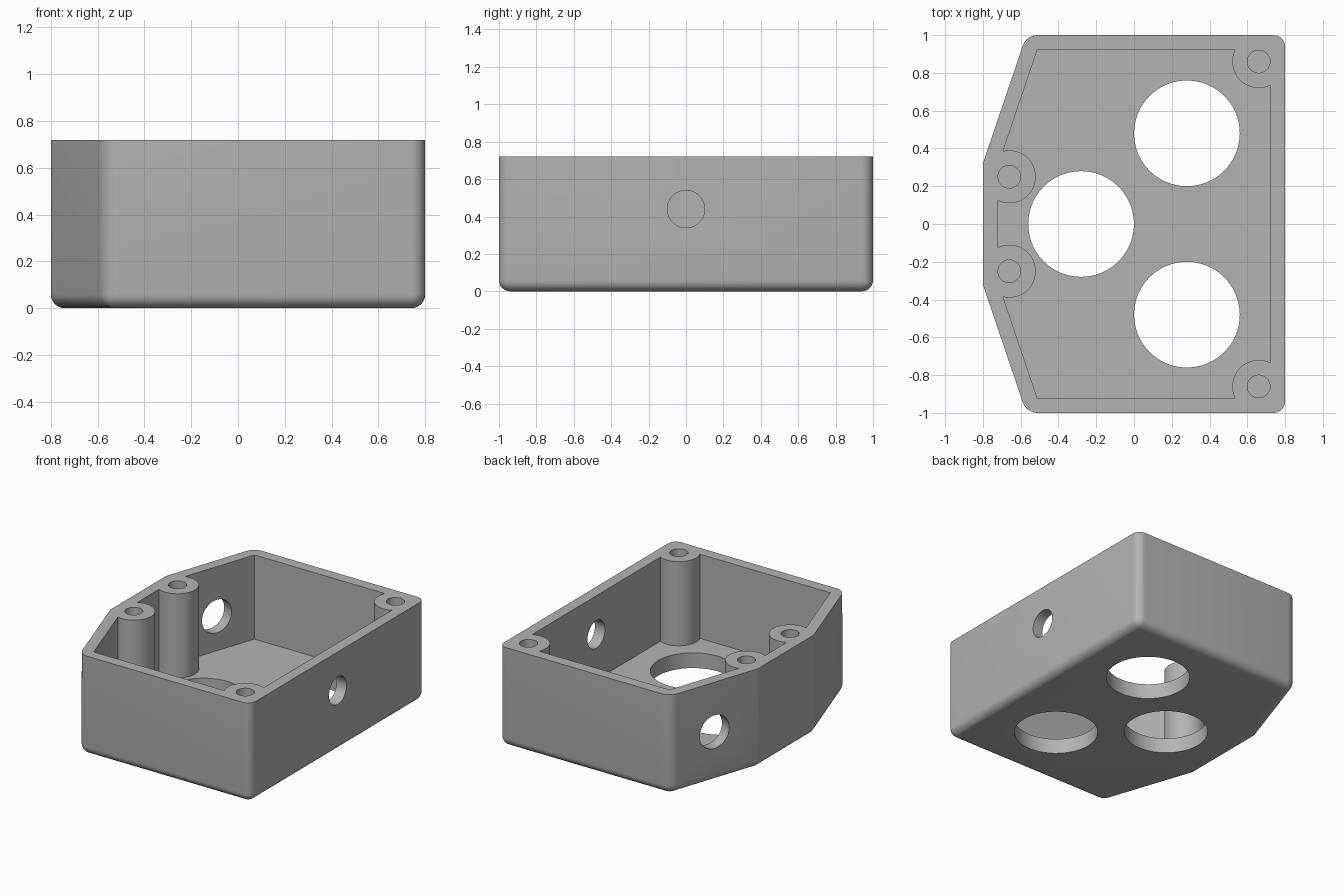
import bpy, bmesh, math
from mathutils import Matrix, Vector

if "Cube" in bpy.data.objects:
    bpy.data.objects.remove(bpy.data.objects["Cube"], do_unlink=True)

HEIGHT, FLOOR, WALL = 0.72, 0.11, 0.08
FILLET = 0.06

grey = bpy.data.materials.new("matte grey")
grey.use_nodes = True
colour = (0.45, 0.45, 0.45, 1)
grey.diffuse_color = colour
grey.node_tree.nodes["Principled BSDF"].inputs["Base Color"].default_value = colour


def add_object(name, bm):
    bmesh.ops.recalc_face_normals(bm, faces=bm.faces)
    mesh = bpy.data.meshes.new(name)
    bm.to_mesh(mesh)
    bm.free()
    mesh.materials.append(grey)
    obj = bpy.data.objects.new(name, mesh)
    bpy.context.collection.objects.link(obj)
    return obj


def outline(inset):
    """Half of the tapered outline, mirrored front to back."""
    run, rise = 0.23, 0.68
    shift = inset * math.hypot(run, rise) / rise
    x0, x1, y1 = -0.8 + inset, 0.8 - inset, 1 - inset

    def slant_x(y):
        return -0.8 + (y - 0.32) * run / rise + shift
    knee = 0.32 + (x0 + 0.8 - shift) * rise / run
    half = [(x1, y1), (slant_x(y1), y1), (x0, knee)]
    return half + [(x, -y) for x, y in reversed(half)]


def prism(inset, z0, z1):
    bm = bmesh.new()
    face = bm.faces.new([bm.verts.new((x, y, z0)) for x, y in outline(inset)])
    top = bmesh.ops.extrude_face_region(bm, geom=[face])["geom"]
    bmesh.ops.translate(bm, vec=(0, 0, z1 - z0),
                        verts=[v for v in top if isinstance(v, bmesh.types.BMVert)])
    return bm


def cylinder(name, centre, radius, depth, axis=(0, 0, 1), sides=48):
    bm = bmesh.new()
    turn = Vector((0, 0, 1)).rotation_difference(Vector(axis)).to_matrix().to_4x4()
    bmesh.ops.create_cone(bm, cap_ends=True, segments=sides, radius1=radius, radius2=radius,
                          depth=depth, matrix=Matrix.Translation(centre) @ turn)
    return add_object(name, bm)


def cut(target, tools):
    """Subtract every tool, bake the result and delete the tools."""
    for tool in tools:
        mod = target.modifiers.new("cut", 'BOOLEAN')
        mod.operation, mod.solver, mod.object = 'DIFFERENCE', 'EXACT', tool
    bpy.context.view_layer.update()
    baked = bpy.data.meshes.new_from_object(
        target.evaluated_get(bpy.context.evaluated_depsgraph_get()))
    target.modifiers.clear()
    target.data = baked
    for tool in tools:
        bpy.data.objects.remove(tool, do_unlink=True)


# Outer block with rounded bottom rim and rounded end corners
bm = prism(0, 0, HEIGHT)
rounded = []
for e in bm.edges:
    a, b = e.verts
    upright = abs(a.co.z - b.co.z) > 0.1
    if (upright and abs(a.co.y) > 0.9) or (a.co.z < 0.01 and b.co.z < 0.01):
        rounded.append(e)
bmesh.ops.bevel(bm, geom=rounded, offset=FILLET, segments=7, profile=0.5, affect='EDGES')
enclosure = add_object("enclosure", bm)

# Cavity, leaving four screw posts standing
post_spots = [(x, s * y) for x, y in ((0.66, 0.86), (-0.66, 0.25)) for s in (1, -1)]
cavity = add_object("cavity", prism(WALL, FLOOR, HEIGHT + 0.2))
cut(cavity, [cylinder("post", (x, y, 0.5), 0.14, 2) for x, y in post_spots])

# Screw holes, floor openings, side cable hole, slanted wall socket hole
tools = [cavity]
tools += [cylinder("screw_hole", (x, y, HEIGHT), 0.06, 0.8, sides=32) for x, y in post_spots]
tools += [cylinder("floor_opening", (x, y, 0), 0.28, 0.5)
          for x, y in ((0.28, 0.48), (0.28, -0.48), (-0.28, 0))]
tools.append(cylinder("cable_hole", (0.8, 0, 0.44), 0.1, 0.3, (1, 0, 0)))
tools.append(cylinder("socket_hole", (-0.687, 0.655, 0.36), 0.12, 0.3, (-0.68, 0.23, 0)))
cut(enclosure, tools)

# Smooth fillets and bores, crisp elsewhere
bpy.ops.object.select_all(action='DESELECT')
enclosure.select_set(True)
bpy.context.view_layer.objects.active = enclosure
bpy.ops.object.shade_smooth_by_angle(angle=math.radians(17))
